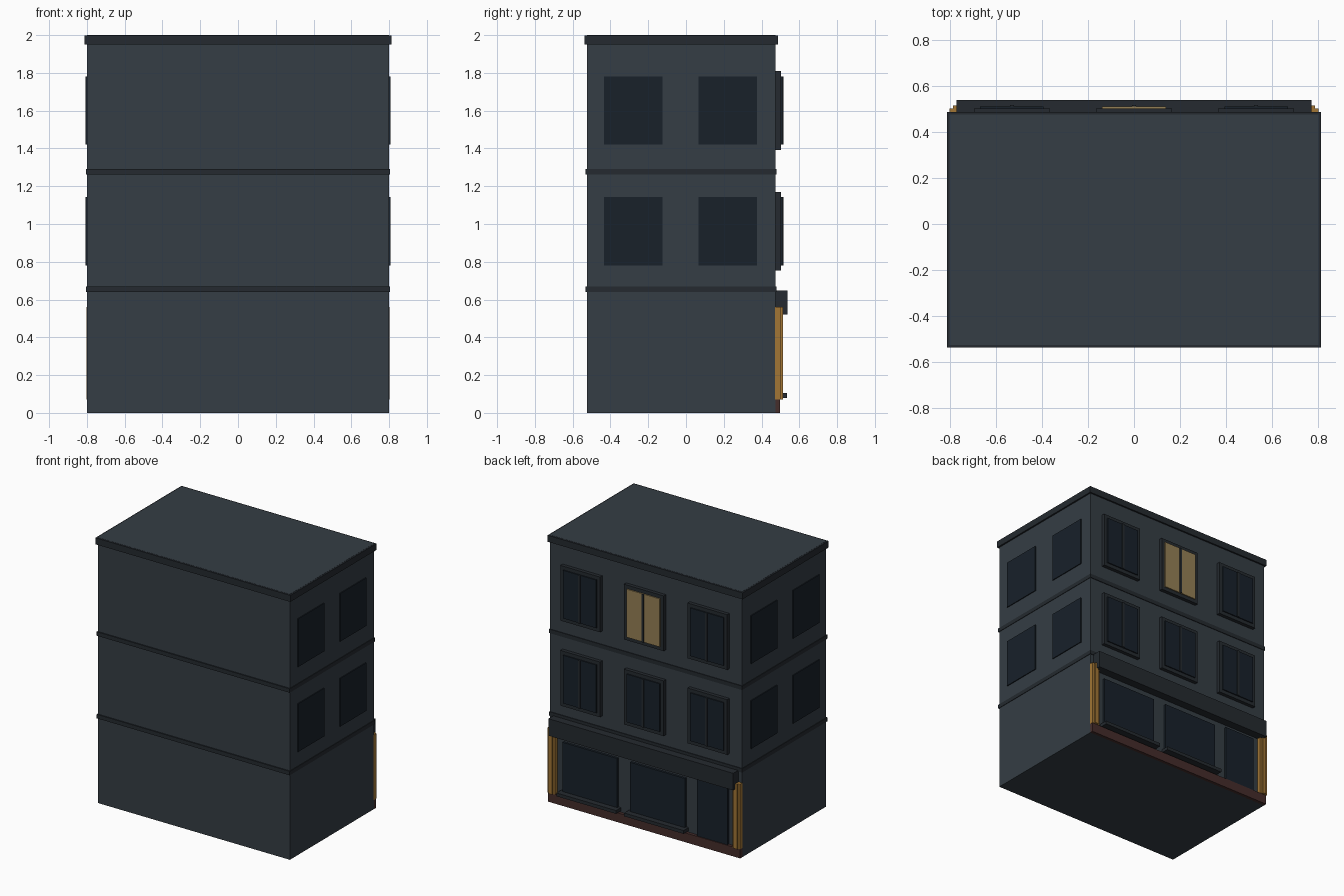
import bpy, bmesh

if "Cube" in bpy.data.objects:
    bpy.data.objects.remove(bpy.data.objects["Cube"])


def material(name, rgb):
    m = bpy.data.materials.new(name)
    m.diffuse_color = (*rgb, 1)
    m.use_nodes = True
    m.node_tree.nodes["Principled BSDF"].inputs["Base Color"].default_value = m.diffuse_color
    return m


WALL = material("slate_wall", (0.035, 0.047, 0.058))
TRIM = material("dark_trim", (0.018, 0.023, 0.029))
GLASS = material("dark_glass", (0.009, 0.015, 0.023))
LIT = material("lit_glass", (0.30, 0.215, 0.09))
GOLD = material("gold", (0.36, 0.18, 0.035))
BRICK = material("brown_base", (0.06, 0.026, 0.024))


def box(name, x, y, z, mat):
    """Box from (min, max) ranges on each axis."""
    bm = bmesh.new()
    bmesh.ops.create_cube(bm, size=1)
    for v in bm.verts:
        v.co = [r[0] if c < 0 else r[1] for c, r in zip(v.co, (x, y, z))]
    me = bpy.data.meshes.new(name)
    bm.to_mesh(me)
    bm.free()
    ob = bpy.data.objects.new(name, me)
    me.materials.append(mat)
    bpy.context.collection.objects.link(ob)
    return ob


BACK = 0.475  # plane of the detailed facade

# Main block, roof cornice and floor bands
box("building_body", (-0.8, 0.8), (-0.525, BACK), (0, 2.0), WALL)
box("roof_cornice", (-0.812, 0.812), (-0.537, 0.487), (1.95, 1.999), TRIM)
for name, z in (("lower_band", 0.64), ("upper_band", 1.262)):
    box(name, (-0.804, 0.804), (-0.533, 0.48), (z, z + 0.03), TRIM)

for floor, z0 in (("first_floor", 0.78), ("second_floor", 1.42)):
    z1 = z0 + 0.362
    # Side windows
    for side, sx in (("left", -1), ("right", 1)):
        for y in (-0.28, 0.22):
            xs = sorted((sx * 0.79, sx * 0.807))
            box(f"{floor}_{side}_window", xs, (y - 0.155, y + 0.155), (z0, z1), GLASS)
    # Facade windows: frame, pane and centre mullion
    for x in (-0.53, 0, 0.53):
        lit = floor == "second_floor" and x == 0
        box(f"{floor}_frame", (x - 0.165, x + 0.165), (0.47, 0.502),
            (z0 - 0.027, z1 + 0.027), TRIM)
        box(f"{floor}_pane", (x - 0.138, x + 0.138), (0.495, 0.51),
            (z0, z1), LIT if lit else GLASS)
        box(f"{floor}_mullion", (x - 0.008, x + 0.008), (0.505, 0.517),
            (z0, z1), TRIM)

# Shopfront: base course, fascia, display windows with sills, door
box("base_course", (-0.8, 0.8), (0.47, 0.498), (0, 0.07), BRICK)
box("shop_fascia", (-0.77, 0.77), (0.47, 0.538), (0.52, 0.648), TRIM)
for x in (0.457, -0.107):
    box("shop_window", (x - 0.228, x + 0.228), (0.47, 0.492), (0.1, 0.475), GLASS)
    box("shop_sill", (x - 0.248, x + 0.248), (0.47, 0.535), (0.08, 0.105), TRIM)
box("shop_door", (-0.69, -0.435), (0.47, 0.492), (0.07, 0.495), GLASS)

# Gold pilasters with a raised centre strip
for sx in (-1, 1):
    box("pilaster", sorted((sx * 0.74, sx * 0.802)), (0.47, 0.502), (0.07, 0.56), GOLD)
    box("pilaster_strip", sorted((sx * 0.757, sx * 0.785)), (0.5, 0.514), (0.07, 0.56), GOLD)
